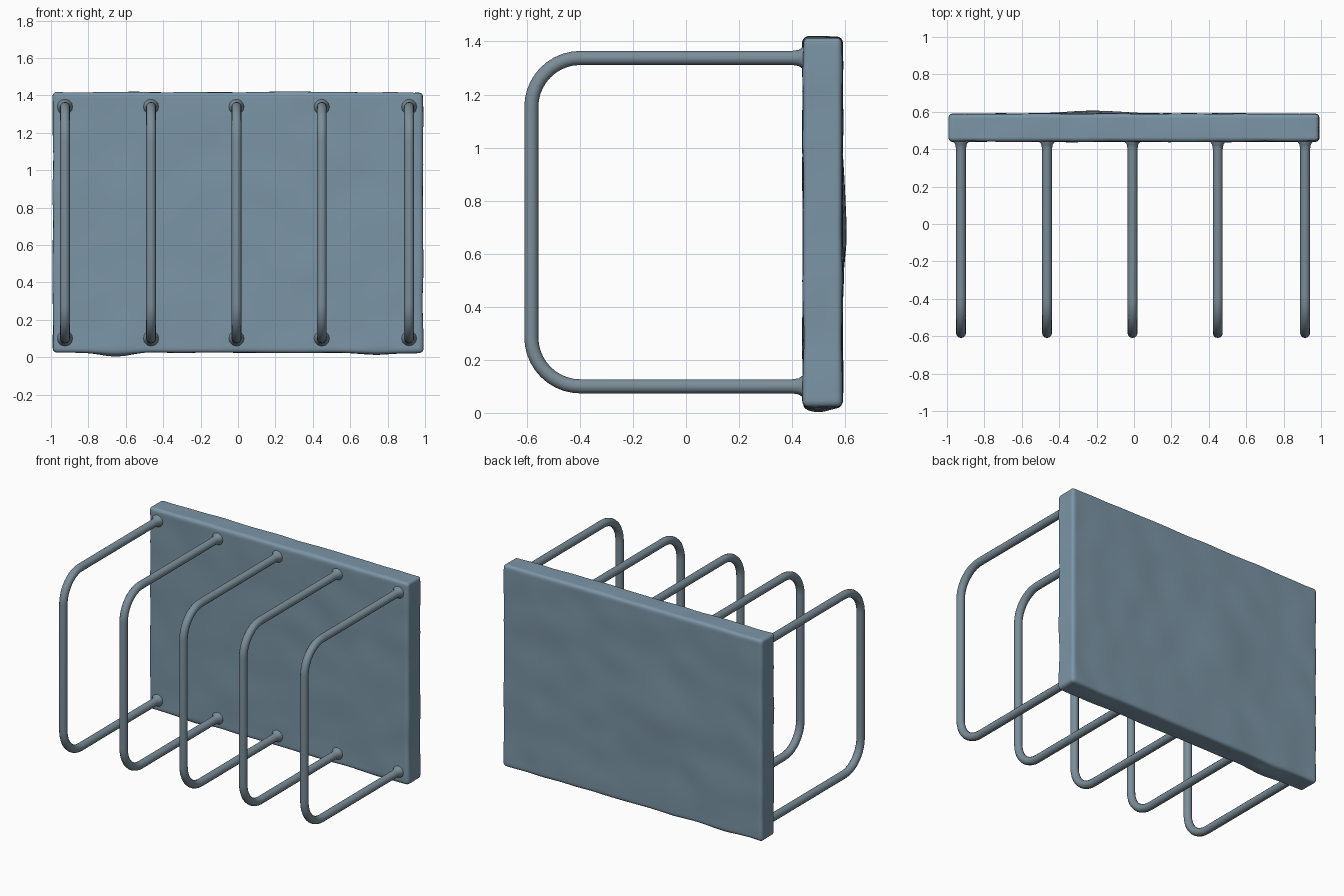
import bpy, bmesh, math
from mathutils import Vector, noise

if "Cube" in bpy.data.objects:
    bpy.data.objects.remove(bpy.data.objects["Cube"])


def paint(obj, name, rgb):
    mat = bpy.data.materials.get(name) or bpy.data.materials.new(name)
    mat.diffuse_color = (*rgb, 1)
    mat.use_nodes = True
    mat.node_tree.nodes["Principled BSDF"].inputs["Base Color"].default_value = mat.diffuse_color
    obj.data.materials.append(mat)


# Back plate: thick rounded slab with a gently hammered surface
half = Vector((0.99, 0.074, 0.696))
centre = Vector((0, 0.515, 0.72))
rim = 0.022
bm = bmesh.new()
bmesh.ops.create_cube(bm, size=2)
bmesh.ops.subdivide_edges(bm, edges=bm.edges[:], cuts=47, use_grid_fill=True)
for v in bm.verts:
    # crowd the grid towards the edges, then round them off
    p = Vector([math.sin(c * math.pi / 2) * h for c, h in zip(v.co, half)])
    core = Vector([max(-(h - rim), min(h - rim, c)) for c, h in zip(p, half)])
    normal = (p - core).normalized()
    p = core + normal * rim + centre
    p += normal * 0.006 * noise.noise(p * 5)
    # low swelling on the back, small lip along the bottom
    if normal.y > 0.5:
        p.y += 0.016 * math.exp(-((p.x + 0.2) / 0.2) ** 2 - ((p.z - 0.7) / 0.2) ** 2)
    if normal.z < -0.5:
        p.z -= 0.018 * math.exp(-((p.x + 0.65) / 0.1) ** 2 - ((p.y - 0.5) / 0.06) ** 2)
        p.z -= 0.012 * math.exp(-((p.x - 0.75) / 0.1) ** 2 - ((p.y - 0.5) / 0.06) ** 2)
    v.co = p
bmesh.ops.recalc_face_normals(bm, faces=bm.faces[:])
mesh = bpy.data.meshes.new("back_plate")
bm.to_mesh(mesh)
bm.free()
mesh.shade_smooth()
plate = bpy.data.objects.new("back_plate", mesh)
bpy.context.collection.objects.link(plate)
paint(plate, "blue_steel", (0.2, 0.3, 0.38))

# Side profile of a wire hoop: (y, z, relative radius), flared at the plate
top, bottom, front, bend = 1.338, 0.1, -0.583, 0.185
path = [(0.48, top, 1.7), (0.44, top, 1.55), (0.425, top, 1.15), (0.40, top, 1)]
for cz, start in ((top - bend, 90), (bottom + bend, 180)):
    for i in range(11):
        a = math.radians(start + 9 * i)
        path.append((front + bend + bend * math.cos(a), cz + bend * math.sin(a), 1))
path += [(y, bottom, r) for y, _, r in reversed(path[:4])]


def hoop(number, x):
    curve = bpy.data.curves.new(f"wire_hoop_{number}", "CURVE")
    curve.dimensions = "3D"
    curve.bevel_depth = 0.0265
    curve.bevel_resolution = 4
    curve.use_fill_caps = True
    spline = curve.splines.new("POLY")
    spline.points.add(len(path) - 1)
    for point, (y, z, r) in zip(spline.points, path):
        point.co = (x, y, z, 1)
        point.radius = r
    spline.use_smooth = True
    obj = bpy.data.objects.new(f"wire_hoop_{number}", curve)
    bpy.context.collection.objects.link(obj)
    paint(obj, "grey_steel", (0.2, 0.27, 0.32))


# Five hoops spread across the front
for n, x in enumerate((-0.925, -0.465, -0.008, 0.448, 0.915), 1):
    hoop(n, x)
